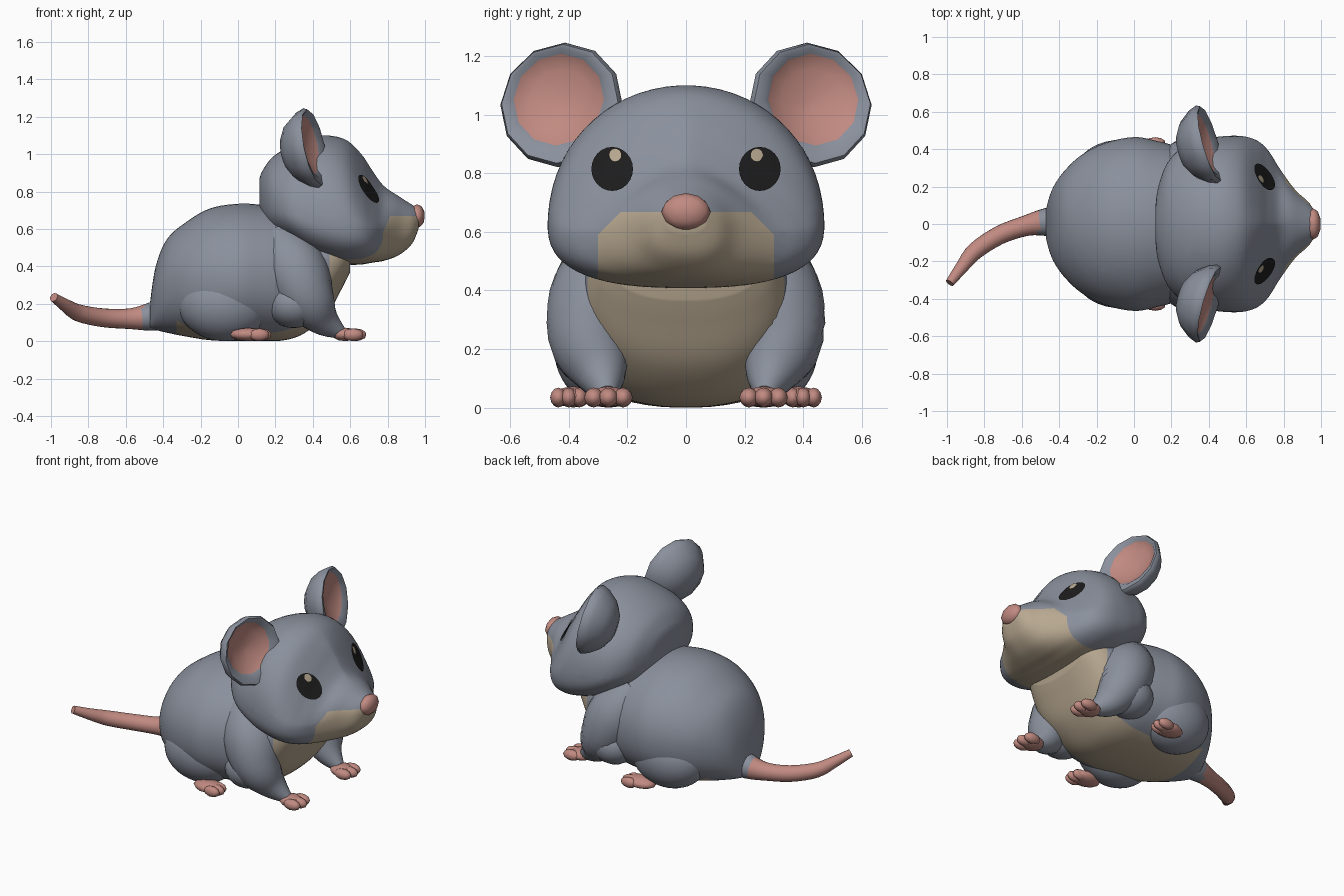
import bpy, bmesh, math
from mathutils import Vector, Matrix
from mathutils.bvhtree import BVHTree

cube = bpy.data.objects.get("Cube")
if cube:
    bpy.data.objects.remove(cube, do_unlink=True)


def material(name, rgb):
    mat = bpy.data.materials.new(name)
    mat.use_nodes = True
    colour = (*rgb, 1)
    mat.diffuse_color = colour
    mat.node_tree.nodes["Principled BSDF"].inputs["Base Color"].default_value = colour
    return mat


FUR = material("grey_fur", (.255, .28, .335))
SKIN = material("pink_skin", (.53, .255, .22))
CREAM = material("cream_fur", (.475, .39, .28))
BLACK = material("eye_black", (.012, .012, .012))


def finish(name, bm, mats, rule=None, angle=50):
    """Turn a bmesh into a smooth object, colouring faces by rule(centre, normal)."""
    bmesh.ops.recalc_face_normals(bm, faces=bm.faces)
    bm.normal_update()
    if rule:
        for face in bm.faces:
            face.material_index = int(rule(face.calc_center_median(), face.normal))
    mesh = bpy.data.meshes.new(name)
    bm.to_mesh(mesh)
    bm.free()
    for mat in mats:
        mesh.materials.append(mat)
    obj = bpy.data.objects.new(name, mesh)
    bpy.context.collection.objects.link(obj)
    bpy.ops.object.select_all(action='DESELECT')
    obj.select_set(True)
    bpy.context.view_layer.objects.active = obj
    bpy.ops.object.shade_smooth_by_angle(angle=math.radians(angle))
    return obj


def smooth_path(keys, steps):
    """Catmull-Rom interpolation of equally long tuples."""
    keys = [Vector(k) for k in keys]
    padded = [keys[0]] + keys + [keys[-1]]
    out = []
    for a, b, c, d in zip(padded, padded[1:], padded[2:], padded[3:]):
        for i in range(steps):
            t = i / steps
            out.append(b + (c - a) * (t / 2) + (a * 2 - b * 5 + c * 4 - d) * (t * t / 2)
                       + (b * 3 - a - c * 3 + d) * (t ** 3 / 2))
    return out + [keys[-1]]


def bridge(bm, rings, capped=True):
    rows = [[bm.verts.new(p) for p in ring] for ring in rings]
    for r, s in zip(rows, rows[1:]):
        for i in range(len(r)):
            j = (i + 1) % len(r)
            bm.faces.new((r[i], r[j], s[j], s[i]))
    if capped:
        bm.faces.new(rows[0])
    bm.faces.new(rows[-1])


def loft(stations, low_power, cuts, segments=64):
    """Rings along x; station = x, middle z, half width, top z, bottom z, upper power.
    Cuts are (point, normal) planes giving clean colour borders."""
    rings = []
    for x, mid, half, top, bottom, power in smooth_path(stations, 5):
        ring = []
        for i in range(segments):
            a = math.tau * (i + .5) / segments
            c, s = math.cos(a), math.sin(a)
            n = 2 / (power if s > 0 else low_power)
            height = (top - mid) if s > 0 else (mid - bottom)
            ring.append((x, half * math.copysign(abs(c) ** n, c),
                         mid + height * math.copysign(abs(s) ** n, s)))
        rings.append(ring)
    bm = bmesh.new()
    bridge(bm, rings)
    for point, normal in cuts:
        bmesh.ops.bisect_plane(bm, geom=bm.verts[:] + bm.edges[:] + bm.faces[:],
                               dist=.0005, plane_co=point, plane_no=normal)
    return bm


def tube(name, points, mats, rule=None, segments=20):
    """Round tube through (x, y, z, radius) points."""
    path = smooth_path(points, 4)
    rings = []
    for i, p in enumerate(path):
        ahead = (path[min(i + 1, len(path) - 1)] - path[max(i - 1, 0)]).to_3d()
        frame = ahead.to_track_quat('Z', 'Y')
        rings.append([p.to_3d() + frame @ Vector((math.cos(a), math.sin(a), 0)) * p[3]
                      for a in (math.tau * k / segments for k in range(segments))])
    bm = bmesh.new()
    bridge(bm, rings)
    return finish(name, bm, mats, rule)


def blob(name, parts, mat, level=2):
    """Group of ellipsoids, each (centre, radii)."""
    bm = bmesh.new()
    for centre, radii in parts:
        shape = Matrix.Translation(centre) @ Matrix.Diagonal((*radii, 1))
        bmesh.ops.create_icosphere(bm, subdivisions=level, radius=1, matrix=shape)
    return finish(name, bm, [mat])


# Body with cream chest and belly
def belly_rule(c, n):
    belly = n.z < -.35 and abs(c.y) < .25 and c.x > -.33
    chest = c.x > .49 and abs(c.y) < .34
    return belly or chest


finish("body", loft([
    (-.47, .15, .08, .21, .07, 2),
    (-.44, .25, .18, .40, .06, 2),
    (-.38, .30, .275, .545, .045, 2),
    (-.28, .33, .37, .635, .025, 2),
    (-.15, .34, .435, .71, .005, 2),
    (0, .34, .465, .735, 0, 2),
    (.12, .34, .445, .73, 0, 2),
    (.25, .34, .41, .71, .005, 2),
    (.36, .36, .37, .68, .045, 2),
    (.48, .42, .34, .66, .15, 2),
    (.56, .47, .30, .60, .29, 2),
    (.60, .50, .26, .58, .37, 2)], 2.3,
    [((.49, 0, 0), (1, 0, 0)), ((-.33, 0, 0), (1, 0, 0)),
     ((0, .25, 0), (0, 1, 0)), ((0, -.25, 0), (0, 1, 0))]), [FUR, CREAM], belly_rule)


# Head with cream muzzle and throat
def muzzle_rule(c, n):
    muzzle = c.z < .668 and c.x > .69 + .36 * (c.z - .42) and abs(c.y) + c.z < .89
    throat = c.z < .5 and n.z < -.25 and c.x > .45
    return abs(c.y) < .3 and (muzzle or throat)


head = loft([
    (.115, .79, .10, .87, .71, 2),
    (.13, .78, .20, .91, .66, 2),
    (.18, .75, .33, .98, .59, 2),
    (.27, .70, .42, 1.04, .54, 2),
    (.38, .66, .455, 1.085, .47, 2),
    (.48, .64, .47, 1.10, .43, 2),
    (.58, .62, .47, 1.075, .41, 1.8),
    (.66, .61, .445, 1.0, .41, 1.45),
    (.72, .60, .39, .91, .42, 1.3),
    (.78, .60, .295, .83, .43, 1.4),
    (.86, .61, .185, .775, .46, 1.9),
    (.93, .62, .12, .73, .52, 2),
    (.965, .65, .07, .71, .60, 2)], 2.6,
    [((0, 0, .668), (0, 0, 1)), ((.69, 0, .42), (1, 0, -.36)),
     ((0, 0, .89), (0, 1, 1)), ((0, 0, .89), (0, -1, 1)),
     ((0, .3, 0), (0, 1, 0)), ((0, -.3, 0), (0, 1, 0))])
head_tree = BVHTree.FromBMesh(head)
finish("head", head, [FUR, CREAM], muzzle_rule)

# Nose
blob("nose", [((.957, 0, .668), (.043, .084, .064))], SKIN)


# Thin plates that follow the face
def face_plate(name, y, z, half_width, half_height, lift, mat):
    bm = bmesh.new()
    rows, sides = 6, 24

    def on_face(u, v):
        hit = head_tree.ray_cast(Vector((2, y + u, z + v)), Vector((-1, 0, 0)))[0]
        return hit + Vector((lift, 0, lift / 2))

    rings = []
    for r in range(rows):
        k = max(1 - r / rows, .05)
        rings.append([on_face(k * half_width * math.cos(math.tau * i / sides),
                              k * half_height * math.sin(math.tau * i / sides))
                      for i in range(sides)])
    bridge(bm, rings, capped=False)
    obj = finish(name, bm, [mat])
    # Plates face forward
    if sum(p.normal.x for p in obj.data.polygons) < 0:
        obj.data.flip_normals()


# Ear bowl turned around its own axis: (radius, depth, shift of the hollow)
EAR = [(.02, -.155, 0), (.09, -.145, 0), (.155, -.105, 0), (.20, -.045, 0), (.217, 0, 0),
       (.207, .02, 0), (.18, .01, .015), (.16, -.01, .02), (.11, -.035, .02),
       (.02, -.05, .01)]


def ear(name, side):
    centre = Vector((.39, side * .425, 1.033))
    axis = Vector((.95, side * .27, .2)).normalized()
    up = Vector((0, side * .6, 1))
    turn = axis.to_track_quat('Z', 'Y')
    sides = 12
    bm = bmesh.new()
    bridge(bm, [[centre + turn @ Vector((r * math.cos(math.tau * i / sides),
                                         r * math.sin(math.tau * i / sides), d))
                 + up * shift for i in range(sides)] for r, d, shift in EAR])

    def inner(c, n):
        local = c - centre - up * .02
        depth = local.dot(axis)
        return n.dot(axis) > .2 and (local - axis * depth).length < .15

    finish(name, bm, [FUR, SKIN], inner)


# Paired parts
for label, s in (("left", 1), ("right", -1)):
    ear(label + "_ear", s)
    face_plate(label + "_eye", s * .252, .812, .071, .075, .005, BLACK)
    face_plate(label + "_eye_glint", s * .242, .858, .021, .022, .009, CREAM)
    tube(label + "_front_leg", [(.20, s * .20, .54, .13), (.30, s * .285, .39, .175),
                                (.375, s * .325, .23, .145), (.455, s * .29, .115, .09),
                                (.55, s * .27, .045, .035)], [FUR])
    blob(label + "_elbow", [((.30, s * .31, .20), (.15, .145, .13))], FUR, 3)
    blob(label + "_front_paw", [((.575, s * .265, .036), (.075, .07, .036))] +
         [((.63 - abs(k) * .015, s * .265 + k * .05, .034), (.058, .033, .034))
          for k in (-1, 0, 1)], SKIN)
    blob(label + "_haunch", [((-.07, s * .265, .2), (.25, .185, .2))], FUR, 4)
    blob(label + "_hind_paw", [((.06, s * .385, .036), (.105, .07, .036))] +
         [((.125 - abs(k) * .012, s * .40 + k * .036, .034), (.055, .028, .034))
          for k in (-1, 0, 1)], SKIN)

# Tail, furry at its root
tube("tail", [(-.38, .01, .15, .09), (-.47, .01, .13, .075), (-.58, -.01, .12, .055),
              (-.72, -.06, .125, .05), (-.85, -.145, .15, .046), (-.92, -.23, .19, .035),
              (-.985, -.315, .235, .024)], [FUR, SKIN], lambda c, n: c.x < -.51)
